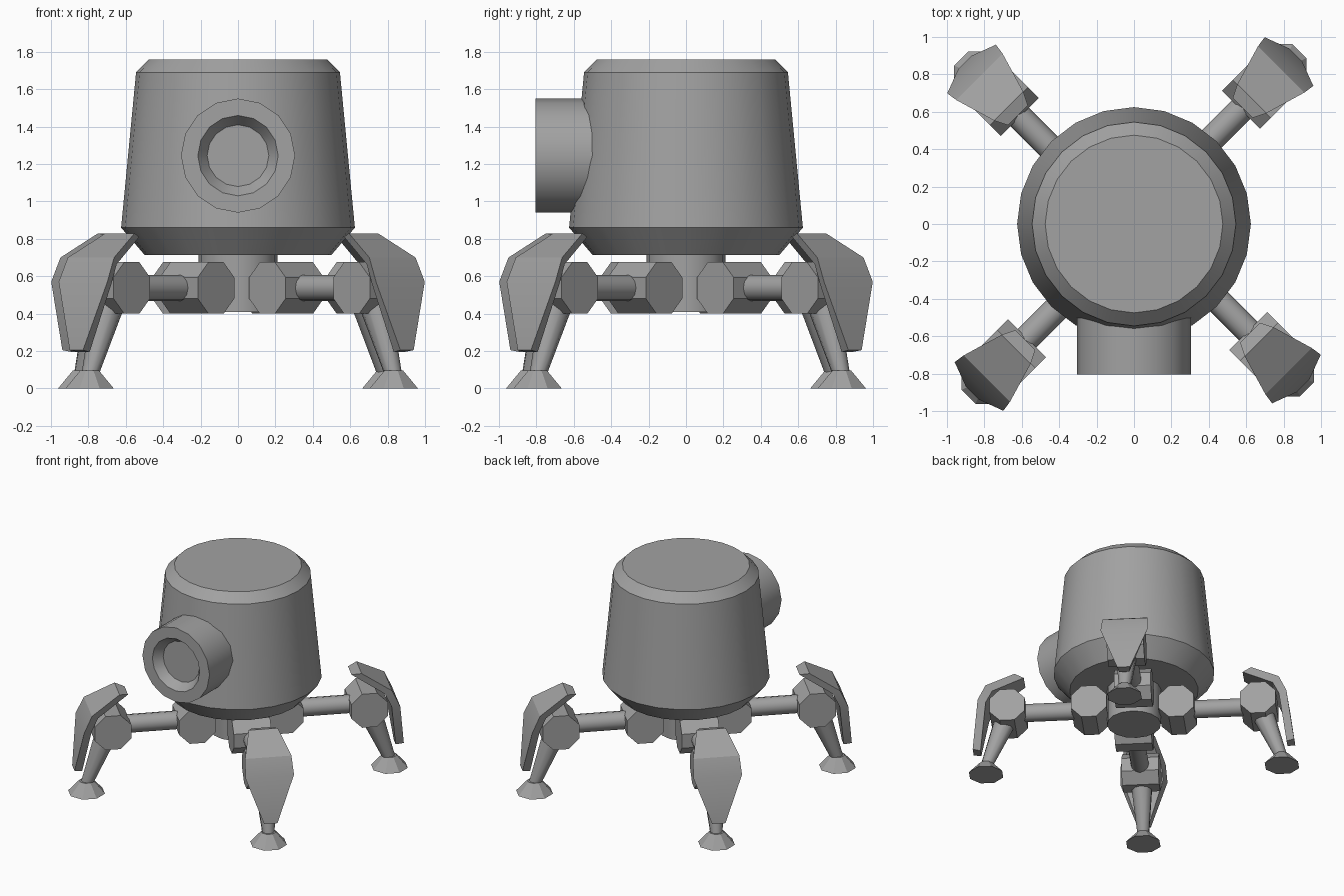
import bpy, bmesh, math
from mathutils import Matrix, Vector

cube = bpy.data.objects.get("Cube")
if cube:
    bpy.data.objects.remove(cube, do_unlink=True)

# Single metal colour
grey = bpy.data.materials.new("warm_grey_metal")
grey.use_nodes = True
COLOR = (0.36, 0.36, 0.36, 1)
grey.diffuse_color = COLOR
grey.node_tree.nodes["Principled BSDF"].inputs["Base Color"].default_value = COLOR


def skin(rings, matrix=Matrix()):
    """Mesh from a stack of equal rings, with both ends capped."""
    bm = bmesh.new()
    loops = [[bm.verts.new(matrix @ Vector(p)) for p in ring] for ring in rings]
    n = len(loops[0])
    for a, b in zip(loops, loops[1:]):
        for i in range(n):
            j = (i + 1) % n
            bm.faces.new((a[i], a[j], b[j], b[i]))
    bm.faces.new(loops[0][::-1])
    bm.faces.new(loops[-1])
    bmesh.ops.recalc_face_normals(bm, faces=bm.faces)
    mesh = bpy.data.meshes.new("part")
    bm.to_mesh(mesh)
    bm.free()
    mesh.materials.append(grey)
    return mesh


def lathe(profile, sides, matrix=Matrix(), phase=0.0):
    """Turned part from (radius, height) points around local z."""
    step = math.tau / sides
    return skin([[(r * math.cos((i + phase) * step), r * math.sin((i + phase) * step), h)
                  for i in range(sides)] for r, h in profile], matrix)


def along(start, end):
    """Frame whose z axis runs from start to end, and the distance."""
    d = Vector(end) - Vector(start)
    turn = Vector((0, 0, 1)).rotation_difference(d).to_matrix().to_4x4()
    return Matrix.Translation(start) @ turn, d.length


def place(name, mesh, matrix=Matrix(), angle=30):
    ob = bpy.data.objects.new(name, mesh)
    bpy.context.collection.objects.link(ob)
    ob.matrix_world = matrix
    bpy.ops.object.select_all(action='DESELECT')
    ob.select_set(True)
    bpy.context.view_layer.objects.active = ob
    bpy.ops.object.shade_smooth_by_angle(angle=math.radians(angle))
    return ob


# Body shell and the hub under it
place("body", lathe([(0.50, 0.715), (0.625, 0.86), (0.545, 1.69), (0.475, 1.76)], 24))
place("hub", lathe([(0.21, 0.41), (0.21, 0.74)], 16))

# Round eye housing with a tapered recess
eye_frame = Matrix.Translation((0, 0, 1.245)) @ Matrix.Rotation(math.radians(90), 4, 'X')
place("eye_housing", lathe([(0.305, 0.42), (0.305, 0.805), (0.215, 0.805), (0.165, 0.735)],
                           16, eye_frame))

# Leg parts, with x outward and y across the leg
JOINT_Z, HIP, KNEE, FOOT = 0.5375, 0.338, 0.975, 1.15


def joint(x):
    frame = Matrix.Translation((x, 0, JOINT_Z)) @ Matrix.Rotation(math.radians(90), 4, 'X')
    return lathe([(0.149, -0.144), (0.149, 0.144)], 8, frame, 0.5)


arm_frame, arm_len = along((HIP, 0, JOINT_Z), (KNEE, 0, JOINT_Z))
shin_frame, shin_len = along((KNEE, 0, JOINT_Z), (FOOT, 0, 0.07))

# Armour plate: rows of (outer x, outer z, half width, inner x, inner z, inner half width)
plate_rows = [
    (0.92, 0.83, 0.11, 0.85, 0.81, 0.075),
    (1.14, 0.70, 0.175, 1.09, 0.665, 0.145),
    (1.20, 0.57, 0.184, 1.14, 0.56, 0.155),
    (1.25, 0.205, 0.05, 1.19, 0.195, 0.04),
]
plate = skin([[(ox, -ow, oz), (ox, ow, oz), (ix, iw, iz), (ix, -iw, iz)]
              for ox, oz, ow, ix, iz, iw in plate_rows])

leg_parts = {
    "hip_joint": joint(HIP),
    "upper_arm": lathe([(0.07, 0), (0.07, arm_len)], 12, arm_frame),
    "knee_joint": joint(KNEE),
    "shin": lathe([(0.095, 0), (0.045, shin_len)], 10, shin_frame),
    "foot": lathe([(0.14, 0), (0.055, 0.095)], 8,
                  Matrix.Translation((FOOT, 0, 0)), 0.5),
    "shin_plate": plate,
}

# Four legs, each set slightly to one side of its diagonal
for corner, deg in (("back_left", 45), ("back_right", 135),
                    ("front_right", 225), ("front_left", 315)):
    frame = Matrix.Rotation(math.radians(deg), 4, 'Z') @ Matrix.Translation((0, 0.028, 0))
    for part, mesh in leg_parts.items():
        place(f"{corner}_{part}", mesh, frame, 40 if part in ("upper_arm", "shin") else 30)
